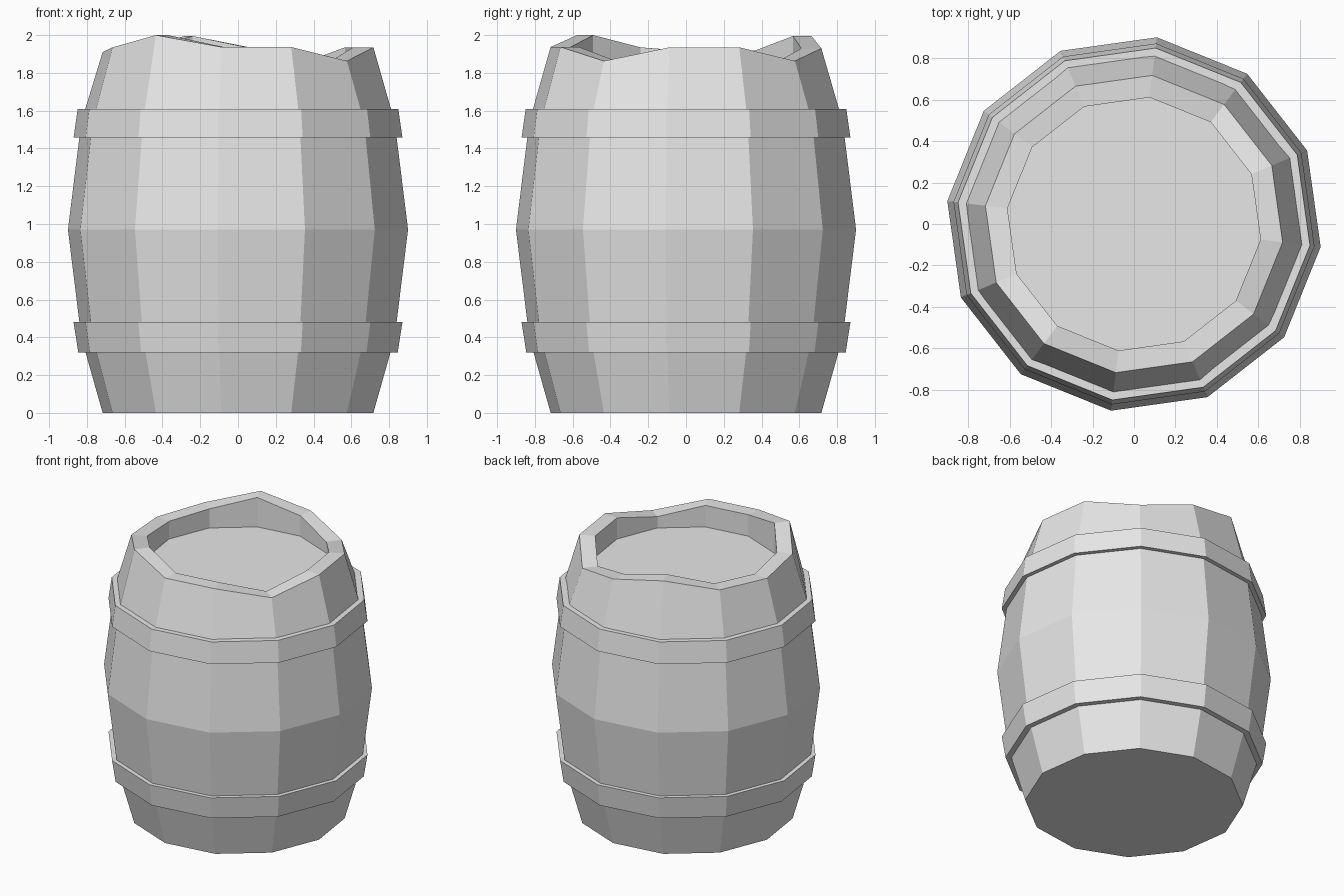
import bpy, bmesh, math

SIDES = 12
TURN = math.radians(-7)

cube = bpy.data.objects.get("Cube")
if cube:
    bpy.data.objects.remove(cube, do_unlink=True)

grey = bpy.data.materials.new("plain_grey")
grey.use_nodes = True
grey.diffuse_color = (0.8, 0.8, 0.8, 1)
grey.node_tree.nodes["Principled BSDF"].inputs["Base Color"].default_value = (0.8, 0.8, 0.8, 1)


def ring(bm, radius, heights):
    """One loop of corners; heights is a number or one value per corner."""
    if not isinstance(heights, list):
        heights = [heights] * SIDES
    return [bm.verts.new((radius * math.cos(TURN + math.tau * i / SIDES),
                          radius * math.sin(TURN + math.tau * i / SIDES), z))
            for i, z in enumerate(heights)]


def lathe(name, profile, closed=False):
    """Join rings into a faceted shell, capped at the ends or closed on itself."""
    bm = bmesh.new()
    rings = [ring(bm, r, z) for r, z in profile]
    pairs = list(zip(rings, rings[1:]))
    if closed:
        pairs.append((rings[-1], rings[0]))
    else:
        bm.faces.new(rings[0][::-1])
        bm.faces.new(rings[-1])
    for a, b in pairs:
        for i in range(SIDES):
            j = (i + 1) % SIDES
            bm.faces.new((a[i], a[j], b[j], b[i]))
    bmesh.ops.recalc_face_normals(bm, faces=bm.faces)
    mesh = bpy.data.meshes.new(name)
    bm.to_mesh(mesh)
    bm.free()
    mesh.materials.append(grey)
    obj = bpy.data.objects.new(name, mesh)
    bpy.context.collection.objects.link(obj)
    return obj


# Barrel body with uneven rim and recessed lid
rim = [1.935, 1.935, 1.863, 1.93, 1.995, 1.92,
       1.91, 1.935, 2.0, 1.937, 1.937, 1.863]
lathe("barrel_body", [(0.722, 0), (0.836, 0.4), (0.907, 0.97), (0.836, 1.54),
                      (0.722, rim), (0.615, rim), (0.615, 1.78)])

# Hoops, flared towards the belly
lathe("lower_hoop", [(0.79, 0.32), (0.852, 0.32), (0.877, 0.48), (0.80, 0.48)], closed=True)
lathe("upper_hoop", [(0.80, 1.457), (0.877, 1.457), (0.855, 1.61), (0.79, 1.61)], closed=True)
